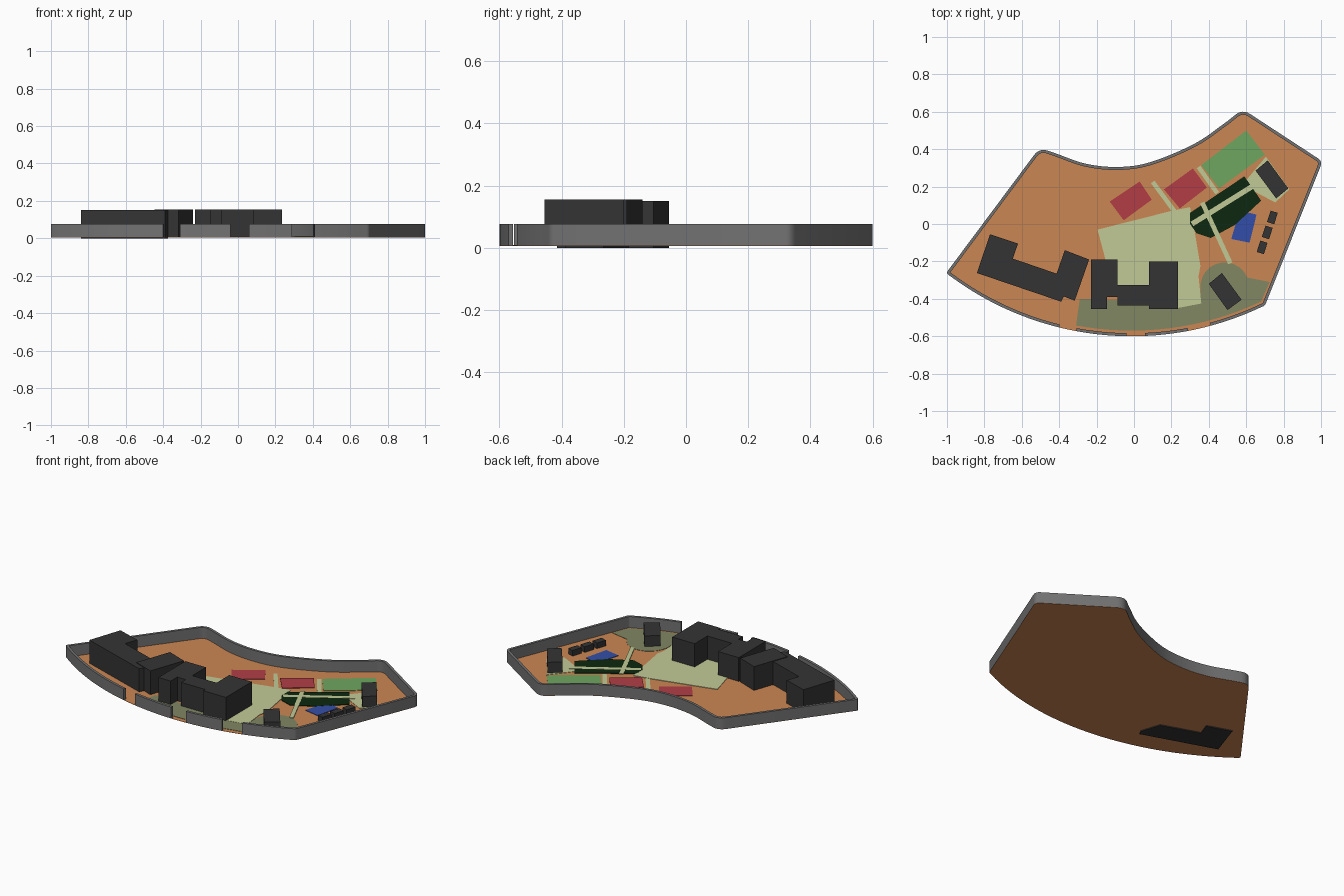
import bpy, bmesh, math
from mathutils import Vector

if "Cube" in bpy.data.objects:
    bpy.data.objects.remove(bpy.data.objects["Cube"])


def material(name, r, g, b):
    m = bpy.data.materials.new(name)
    m.diffuse_color = (r, g, b, 1)
    m.use_nodes = True
    m.node_tree.nodes["Principled BSDF"].inputs["Base Color"].default_value = m.diffuse_color
    return m


ORANGE = material("terracotta_ground", .60, .24, .087)
GREY = material("wall_grey", .17, .17, .17)
DARK = material("building_charcoal", .034, .034, .034)
PALE = material("pale_green_paving", .54, .59, .30)
OLIVE = material("olive_lawn", .22, .245, .127)
RED = material("court_red", .445, .048, .061)
GREEN = material("field_green", .156, .381, .117)
FOREST = material("planting_dark_green", .004, .021, .005)
BLUE = material("pool_blue", .034, .076, .392)

FLOOR, WALL_TOP, BASE = .007, .076, .006


def finish(name, bm, mat):
    bmesh.ops.recalc_face_normals(bm, faces=bm.faces)
    mesh = bpy.data.meshes.new(name)
    bm.to_mesh(mesh)
    bm.free()
    mesh.materials.append(mat)
    ob = bpy.data.objects.new(name, mesh)
    bpy.context.collection.objects.link(ob)
    return ob


def prism(name, pts, z0, z1, mat):
    """Extrude a flat outline from z0 to z1."""
    bm = bmesh.new()
    low = [bm.verts.new((p[0], p[1], z0)) for p in pts]
    high = [bm.verts.new((p[0], p[1], z1)) for p in pts]
    bm.faces.new(low)
    bm.faces.new(high)
    for i in range(len(pts)):
        j = (i + 1) % len(pts)
        bm.faces.new((low[i], low[j], high[j], high[i]))
    return finish(name, bm, mat)


def path(name, a, b, width, z):
    a, b = Vector(a), Vector(b)
    d = (b - a).normalized()
    n = Vector((-d.y, d.x)) * width / 2
    prism(name, [a + n, b + n, b - n, a - n], BASE, z, PALE)


def front_y(x):
    """Circular front edge of the site."""
    return 1.0217 - math.sqrt(2.63 - (x + .013) ** 2)


def rounded(prev, corner, nxt, size, steps=6):
    c = Vector(corner)
    a = c + (Vector(prev) - c).normalized() * size
    b = c + (Vector(nxt) - c).normalized() * size
    return [a * (1 - t) ** 2 + c * 2 * t * (1 - t) + b * t * t
            for t in (i / steps for i in range(steps + 1))]


def spline(pts, steps=6):
    """Smooth curve through the points."""
    p = [Vector(q) for q in pts]
    p = [2 * p[0] - p[1]] + p + [2 * p[-1] - p[-2]]
    out = []
    for i in range(1, len(p) - 2):
        for k in range(steps):
            t = k / steps
            out.append(.5 * (2 * p[i] + (p[i + 1] - p[i - 1]) * t
                       + (2 * p[i - 1] - 5 * p[i] + 4 * p[i + 1] - p[i + 2]) * t * t
                       + (3 * p[i] - p[i - 1] - 3 * p[i + 1] + p[i + 2]) * t ** 3))
    return out + [p[-2]]


# Site outline, counter-clockwise: front arc, right side, concave back, left side
gaps = [(-.40, -.31), (-.04, .06), (.29, .41)]
xs = sorted([-.97 + i * 1.65 / 32 for i in range(33)] + [e for g in gaps for e in g])
outline = [Vector((x, front_y(x))) for x in xs]
FL, FR, BR, BM, BL = (-1.005, -.263), (.70, -.437), (1.008, .335), (.58, .615), (-.505, .408)
outline += rounded((.68, front_y(.68)), FR, BR, .012, 3)
outline += rounded(FR, BR, BM, .03)
outline += rounded(BR, BM, (.50, .55), .05)
outline += spline([(.50, .55), (.325, .43), (.085, .33), (-.09, .305), (-.26, .323), (-.42, .378)])
outline += rounded((-.42, .378), BL, FL, .05)
outline += rounded(BL, FL, (-.97, front_y(-.97)), .015, 3)

prism("ground", outline, .0055, FLOOR, ORANGE)

# Boundary wall with three front openings
count, thick = len(outline), .016
inner = []
for i, p in enumerate(outline):
    d = (outline[(i + 1) % count] - outline[i - 1]).normalized()
    inner.append(p + Vector((-d.y, d.x)) * thick)


def is_gap(i):
    m = (outline[i] + outline[(i + 1) % count]) / 2
    return m.y < -.5 and any(a < m.x < b for a, b in gaps)


bm = bmesh.new()
rings = [[bm.verts.new((q.x, q.y, z)) for q, z in
          ((p, BASE), (p, WALL_TOP), (n, WALL_TOP), (n, BASE))]
         for p, n in zip(outline, inner)]
for i in range(count):
    if is_gap(i):
        continue
    a, b = rings[i], rings[(i + 1) % count]
    for k in range(4):
        m = (k + 1) % 4
        bm.faces.new((a[k], b[k], b[m], a[m]))
    if is_gap(i - 1):
        bm.faces.new(a)
    if is_gap((i + 1) % count):
        bm.faces.new(b)
wall = finish("boundary_wall", bm, GREY)
bpy.context.view_layer.objects.active = wall
wall.select_set(True)
bpy.ops.object.shade_smooth_by_angle(angle=math.radians(30))

# Olive lawn: strip along the front plus a round bulge at the right
lawn = [(-.29, -.40)]
lawn += [(x, front_y(x) + .03) for x in [-.31 + i * .99 / 16 for i in range(17)]]
lawn += [(.725, -.31)]
lawn += [(.485 + .13 * math.cos(a), -.335 + .13 * math.sin(a))
         for a in [math.radians(22 + i * 15) for i in range(11)]]
lawn += [(.355, -.40), (.23, -.42)]
prism("olive_lawn", lawn, BASE, .009, OLIVE)

# Paved plaza and paths
prism("plaza", [(-.195, -.03), (.2, .07), (.30, .09), (.315, .015), (.34, -.135), (.355, -.225),
                (.345, -.28), (.36, -.425), (.23, -.45), (-.08, -.42), (-.15, -.2)],
      BASE, .010, PALE)
prism("north_east_paving", [(.58, .21), (.705, .36), (.83, .185), (.755, .115), (.67, .16)],
      BASE, .009, PALE)
prism("planting_bed", [(.30, .06), (.59, .255), (.68, .125), (.54, -.005), (.41, -.075),
                       (.335, -.05), (.30, .0)], BASE, .011, FOREST)
path("planting_path", (.31, .0), (.655, .215), .028, .012)
path("cross_path", (.365, .115), (.515, -.21), .025, .0125)
path("court_path", (.10, .225), (.215, .07), .024, .009)
path("field_path", (.345, .305), (.445, .165), .024, .0095)

# Sports areas
prism("sports_field", [(.36, .315), (.60, .50), (.70, .37), (.455, .19)], BASE, .010, GREEN)
prism("court_left", [(-.13, .12), (.03, .227), (.095, .13), (-.055, .02)], BASE, .010, RED)
prism("court_right", [(.16, .185), (.315, .297), (.39, .195), (.245, .083)], BASE, .011, RED)
prism("pool", [(.565, .072), (.655, .05), (.618, -.10), (.52, -.08)], BASE, .010, BLUE)

# Main buildings
prism("west_building", [(-.84, -.262), (-.77, -.055), (-.62, -.105), (-.648, -.185),
                        (-.415, -.265), (-.375, -.388), (-.39, -.415)], 0, .151, DARK)
prism("west_building_wing", [(-.37, -.14), (-.24, -.19), (-.317, -.41), (-.447, -.36)],
      BASE, .155, DARK)
prism("central_building", [(-.23, -.19), (-.23, -.455), (-.145, -.455), (-.145, -.39),
                           (-.087, -.39), (-.087, -.435), (.08, -.435), (.08, -.455),
                           (.235, -.455), (.235, -.20), (.08, -.20), (.08, -.325),
                           (-.087, -.325), (-.087, -.19)], BASE, .155, DARK)

# Small buildings
prism("south_hut", [(.40, -.32), (.47, -.262), (.575, -.405), (.50, -.46)], BASE, .075, DARK)
prism("north_east_hut", [(.65, .285), (.715, .34), (.825, .19), (.76, .137)], BASE, .075, DARK)
ang = math.radians(-18)
for i in range(3):
    cx, cy = .74 - .0275 * i, .035 - .08 * i
    prism(f"shed_{i + 1}",
          [(cx + u * math.cos(ang) - v * math.sin(ang), cy + u * math.sin(ang) + v * math.cos(ang))
           for u, v in ((-.02, -.032), (.02, -.032), (.02, .032), (-.02, .032))],
          BASE, .042, DARK)
